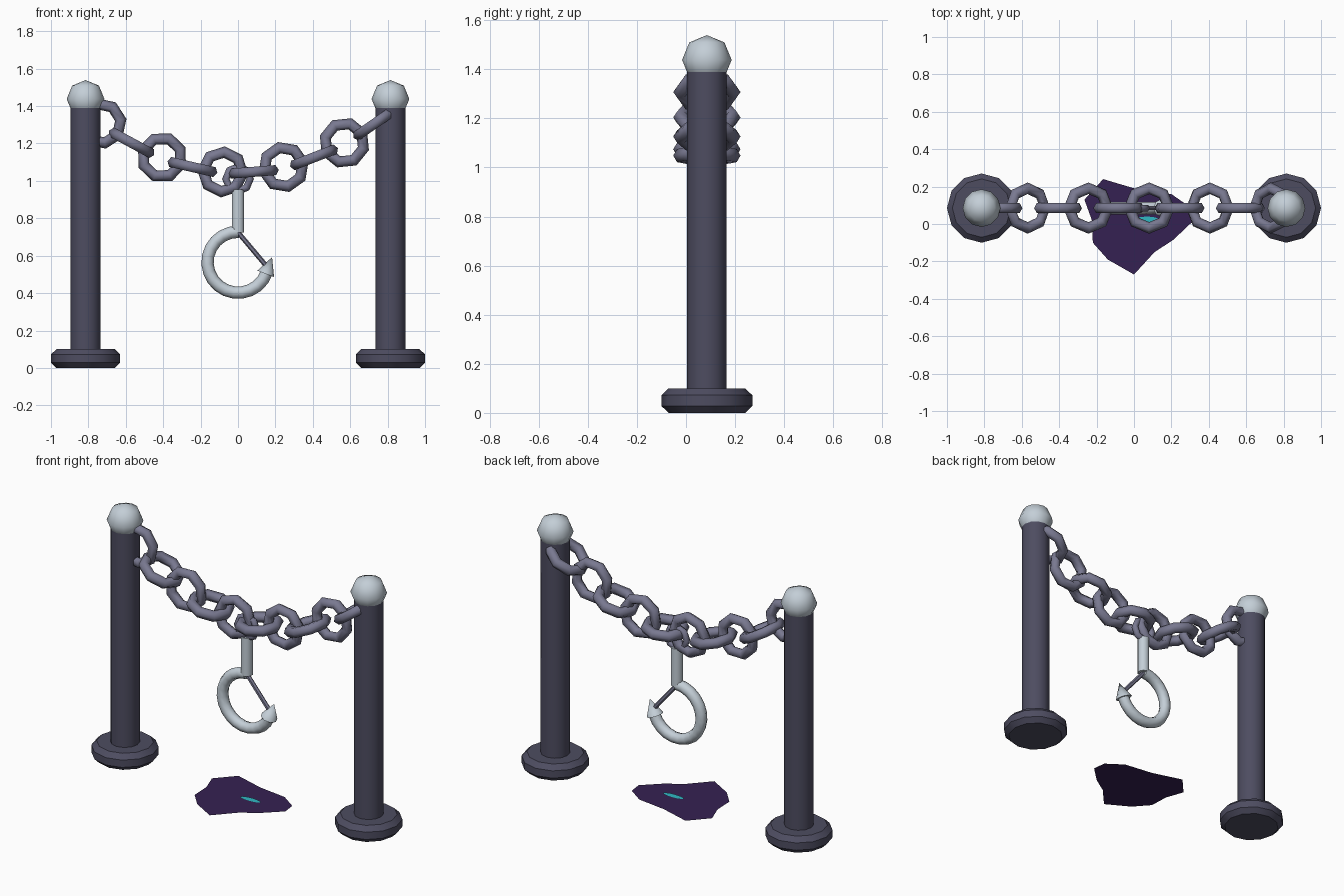
import bpy, bmesh, math
from mathutils import Matrix, Vector

cube = bpy.data.objects.get("Cube")
if cube:
    bpy.data.objects.remove(cube, do_unlink=True)

Y = 0.085       # depth of the posts, chain and hook
POST_X = 0.815


def material(name, rgb):
    m = bpy.data.materials.new(name)
    m.use_nodes = True
    color = (*rgb, 1)
    m.diffuse_color = color
    m.node_tree.nodes["Principled BSDF"].inputs["Base Color"].default_value = color
    return m


DARK = material("dark iron", (0.075, 0.073, 0.118))
STEEL = material("chain steel", (0.19, 0.19, 0.28))
SILVER = material("silver", (0.55, 0.62, 0.68))
PURPLE = material("shadow purple", (0.036, 0.015, 0.085))
CYAN = material("cyan glow", (0.03, 0.48, 0.55))


def finish(name, mat, angle=180):
    ob = bpy.context.object
    ob.name = name
    ob.data.materials.append(mat)
    bpy.ops.object.shade_smooth_by_angle(angle=math.radians(angle))
    return ob


def rod(name, mat, start, end, r1, r2, sides):
    """Cylinder or cone between two points."""
    a, b = Vector(start), Vector(end)
    bpy.ops.mesh.primitive_cone_add(vertices=sides, radius1=r1, radius2=r2, depth=(b - a).length)
    ob = finish(name, mat, 50)
    ob.matrix_world = Matrix.Translation((a + b) / 2) @ (b - a).to_track_quat("Z", "Y").to_matrix().to_4x4()
    return ob


def ring(name, mat, x, z, major, minor, tilt, upright):
    bpy.ops.mesh.primitive_torus_add(major_segments=8, minor_segments=6,
                                     major_radius=major, minor_radius=minor)
    ob = finish(name, mat)
    turn = Matrix.Rotation(math.pi / 2 if upright else 0, 4, "X")
    ob.matrix_world = Matrix.Translation((x, Y, z)) @ Matrix.Rotation(-tilt, 4, "Y") @ turn
    return ob


def plate(name, mat, points, z):
    bm = bmesh.new()
    face = bm.faces.new([bm.verts.new((x, y, z)) for x, y in points])
    bm.normal_update()
    if face.normal.z < 0:
        face.normal_flip()
    me = bpy.data.meshes.new(name)
    bm.to_mesh(me)
    bm.free()
    me.materials.append(mat)
    bpy.context.collection.objects.link(bpy.data.objects.new(name, me))


# Posts with bevelled feet and ball caps
for side, s in (("left", 1), ("right", -1)):
    x = s * POST_X
    foot = rod(side + "_foot", DARK, (x, Y, 0), (x, Y, 0.1), 0.185, 0.185, 12)
    bevel = foot.modifiers.new("bevel", "BEVEL")
    bevel.width = 0.028
    bevel.limit_method = "ANGLE"
    bevel.angle_limit = math.radians(50)
    rod(side + "_post", DARK, (x, Y, 0.05), (x, Y, 1.4), 0.081, 0.081, 12)
    bpy.ops.mesh.primitive_uv_sphere_add(segments=12, ring_count=4, radius=0.101,
                                         location=(x, Y, 1.438))
    finish(side + "_ball_cap", SILVER)

# Sagging chain, links alternately upright and flat
for i in range(10):
    x = (i - 4.5) * 0.1625
    ring(f"chain_link_{i + 1}", STEEL, x, 1.045 + 0.49 * x * x, 0.106, 0.031,
         math.atan(0.95 * x), i % 2 == 0)

# Hanging hook: small ring, shank, round hook, barb and gate bar
ring("hook_ring", STEEL, 0, 1.01, 0.065, 0.02, 0, True)
rod("hook_shank", SILVER, (0, Y, 0.725), (0, Y, 0.955), 0.034, 0.034, 10)

HOOK_Z, HOOK_R = 0.565, 0.163
curve = bpy.data.curves.new("hook", "CURVE")
curve.dimensions = "3D"
curve.bevel_depth = 0.033
curve.bevel_resolution = 2
curve.use_fill_caps = True
spline = curve.splines.new("POLY")
steps = 16
spline.points.add(steps)
for i, p in enumerate(spline.points):
    a = math.radians(90 + 250 * i / steps)
    p.co = (HOOK_R * math.cos(a), Y, HOOK_Z + HOOK_R * math.sin(a), 1)
spline.use_smooth = True
curve.materials.append(SILVER)
bpy.context.collection.objects.link(bpy.data.objects.new("hook", curve))

rod("hook_barb", SILVER, (0.148, Y, 0.503), (0.182, Y, 0.592), 0.048, 0, 8)
rod("hook_gate", STEEL, (0, Y, 0.725), (0.16, Y, 0.535), 0.013, 0.013, 6)

# Ragged ground patch with a thin glowing sliver
plate("ground_patch", PURPLE,
      [(0, -0.27), (0.11, -0.15), (0.21, -0.085), (0.31, 0.01), (0.3, 0.09), (0.2, 0.16),
       (0.02, 0.185), (-0.165, 0.24), (-0.265, 0.13), (-0.225, 0.02), (-0.22, -0.1),
       (-0.14, -0.19)], 0.006)
plate("glow_sliver", CYAN,
      [(0.07 + 0.068 * math.cos(t * math.pi / 6), 0.02 + 0.02 * math.sin(t * math.pi / 6))
       for t in range(12)], 0.01)
